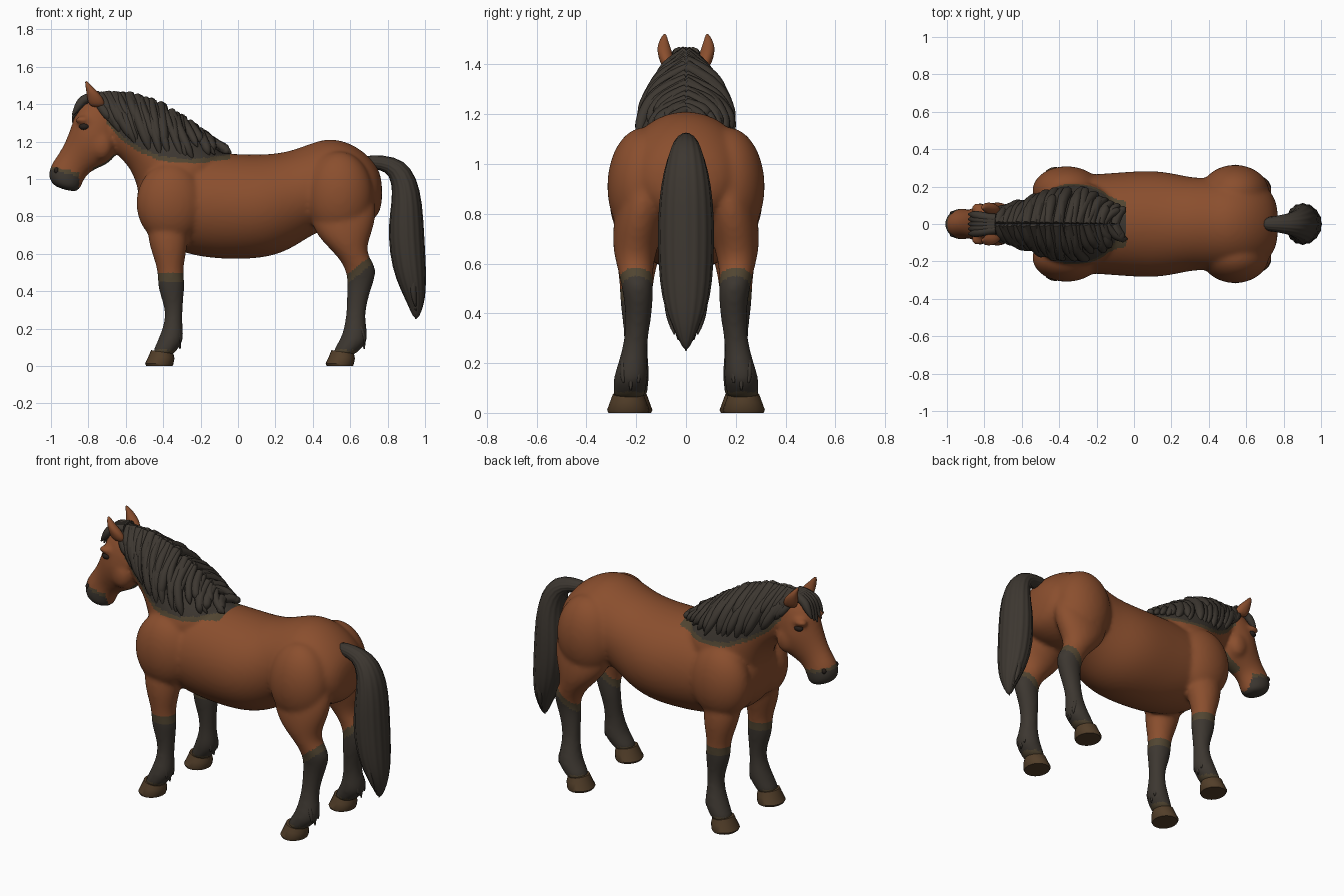
import bpy
import bmesh
import random
from math import cos, sin, pi
from mathutils import Vector, Matrix

random.seed(4)
cube = bpy.data.objects.get("Cube")
if cube:
    bpy.data.objects.remove(cube)


def material(name, color):
    mat = bpy.data.materials.new(name)
    mat.use_nodes = True
    mat.diffuse_color = (*color, 1)
    mat.node_tree.nodes["Principled BSDF"].inputs["Base Color"].default_value = (*color, 1)
    return mat


COAT = material("chestnut coat", (0.255, 0.077, 0.027))
HAIR = material("dark hair", (0.046, 0.038, 0.03))
BLEND = material("olive brown", (0.083, 0.06, 0.031))
HOOF = material("hoof horn", (0.084, 0.048, 0.022))
EYE = material("dark eye", (0.02, 0.014, 0.011))


def loft(bm, sections, side=1, segments=16, ripple=0):
    """Skin rings given as (front x, z, back x, z, half width, centre y)."""
    rings = []
    for x1, z1, x2, z2, width, *offset in sections:
        yc = offset[0] if offset else 0
        ring = []
        for i in range(segments):
            a = 2 * pi * i / segments
            r = 1 - ripple * (i % 2)
            k = cos(a) * r
            ring.append(bm.verts.new(((x1 + x2 + (x1 - x2) * k) / 2,
                                      side * (yc + width * sin(a) * r),
                                      (z1 + z2 + (z1 - z2) * k) / 2)))
        rings.append(ring)
    for low, high in zip(rings, rings[1:]):
        for i in range(segments):
            j = (i + 1) % segments
            bm.faces.new((low[i], low[j], high[j], high[i]))
    bm.faces.new(rings[0])
    bm.faces.new(rings[-1])


def ellipsoid(bm, center, radii):
    bmesh.ops.create_uvsphere(bm, u_segments=16, v_segments=10, radius=1,
                              matrix=Matrix.Translation(center) @ Matrix.Diagonal((*radii, 1)))


def evaluate(obj):
    """Return an object's modified mesh."""
    bpy.context.view_layer.update()
    graph = bpy.context.evaluated_depsgraph_get()
    return bpy.data.meshes.new_from_object(obj.evaluated_get(graph))


def finish(name, bm, mats, subdivisions=0, voxel=0):
    bmesh.ops.recalc_face_normals(bm, faces=bm.faces[:])
    mesh = bpy.data.meshes.new(name)
    bm.to_mesh(mesh)
    bm.free()
    obj = bpy.data.objects.new(name, mesh)
    bpy.context.collection.objects.link(obj)
    if subdivisions:
        obj.modifiers.new("round", "SUBSURF").levels = subdivisions
    if voxel:
        remesh = obj.modifiers.new("merge", "REMESH")
        remesh.mode = "VOXEL"
        remesh.voxel_size = voxel
        blend = obj.modifiers.new("blend", "SMOOTH")
        blend.factor = 0.5
        blend.iterations = 10
    if obj.modifiers:
        obj.data = evaluate(obj)
        obj.modifiers.clear()
    obj.data.materials.clear()
    for mat in mats:
        obj.data.materials.append(mat)
    obj.data.shade_smooth()
    return obj


def along(points, t):
    """Point at fraction t of an evenly spaced polyline."""
    s = min(max(t, 0), 0.9999) * (len(points) - 1)
    return points[int(s)].lerp(points[int(s) + 1], s - int(s))


# Torso: x, top, bottom, half width
torso = [(-0.54, 0.96, 0.82, 0.12), (-0.5, 1.05, 0.71, 0.2), (-0.4, 1.12, 0.64, 0.255),
         (-0.25, 1.14, 0.585, 0.27), (-0.1, 1.145, 0.565, 0.28), (0.08, 1.135, 0.565, 0.295),
         (0.2, 1.14, 0.585, 0.28), (0.3, 1.16, 0.63, 0.255), (0.4, 1.2, 0.7, 0.25),
         (0.49, 1.225, 0.73, 0.255), (0.6, 1.2, 0.73, 0.255), (0.7, 1.13, 0.76, 0.215),
         (0.775, 1.03, 0.82, 0.125)]
neck = [(-0.02, 1.1, -0.46, 0.8, 0.24), (-0.12, 1.18, -0.525, 0.88, 0.235),
        (-0.29, 1.3, -0.545, 0.97, 0.2), (-0.44, 1.4, -0.575, 1.05, 0.15),
        (-0.6, 1.45, -0.63, 1.11, 0.115), (-0.74, 1.44, -0.68, 1.16, 0.09)]
head = [(-0.76, 1.46, -0.62, 1.33, 0.07), (-0.86, 1.39, -0.62, 1.19, 0.106),
        (-0.885, 1.31, -0.665, 1.09, 0.118), (-0.915, 1.22, -0.74, 1.06, 0.094),
        (-0.955, 1.14, -0.8, 1.03, 0.076), (-1, 1.085, -0.825, 0.99, 0.083),
        (-1.02, 1.02, -0.84, 0.95, 0.088), (-0.992, 0.955, -0.86, 0.925, 0.066)]
foreleg = [(-0.46, 0.88, -0.26, 0.88, 0.07, 0.16), (-0.495, 0.74, -0.26, 0.74, 0.098, 0.18),
           (-0.47, 0.62, -0.27, 0.62, 0.088, 0.195), (-0.43, 0.52, -0.295, 0.52, 0.067, 0.2),
           (-0.432, 0.44, -0.282, 0.44, 0.066, 0.2), (-0.42, 0.39, -0.288, 0.39, 0.058, 0.2),
           (-0.39, 0.3, -0.295, 0.3, 0.048, 0.2), (-0.395, 0.23, -0.298, 0.23, 0.052, 0.205),
           (-0.42, 0.16, -0.285, 0.14, 0.069, 0.212), (-0.445, 0.105, -0.32, 0.09, 0.065, 0.218),
           (-0.47, 0.05, -0.35, 0.05, 0.068, 0.22)]
hindleg = [(0.45, 1, 0.68, 1, 0.07, 0.14), (0.385, 0.88, 0.745, 0.88, 0.1, 0.17),
           (0.38, 0.76, 0.738, 0.76, 0.108, 0.188),
           (0.45, 0.66, 0.695, 0.66, 0.092, 0.205), (0.54, 0.58, 0.692, 0.59, 0.073, 0.205),
           (0.585, 0.49, 0.752, 0.52, 0.064, 0.195), (0.58, 0.41, 0.715, 0.42, 0.056, 0.188),
           (0.58, 0.3, 0.68, 0.3, 0.047, 0.2), (0.57, 0.22, 0.685, 0.22, 0.055, 0.212),
           (0.55, 0.15, 0.7, 0.13, 0.073, 0.222), (0.52, 0.105, 0.655, 0.09, 0.066, 0.226),
           (0.495, 0.05, 0.62, 0.05, 0.068, 0.23)]

bm = bmesh.new()
loft(bm, [(x, top, x, low, w) for x, top, low, w in torso])
loft(bm, neck)
loft(bm, head)
for side in (1, -1):
    loft(bm, foreleg, side)
    loft(bm, hindleg, side)
    # Shoulder, haunch, chest, cheek and brow muscles
    ellipsoid(bm, (-0.36, side * 0.18, 0.87), (0.19, 0.134, 0.22))
    ellipsoid(bm, (0.54, side * 0.17, 0.91), (0.19, 0.152, 0.24))
    ellipsoid(bm, (-0.455, side * 0.13, 0.85), (0.085, 0.12, 0.14))
    ellipsoid(bm, (-0.73, side * 0.07, 1.18), (0.065, 0.049, 0.08))
    ellipsoid(bm, (-0.83, side * 0.084, 1.315), (0.045, 0.03, 0.022))
body = finish("body", bm, [COAT, HAIR, BLEND], 2, 0.012)

# Crest and lower hem of the mane
crest = [Vector(p) for p in ((-0.79, 0, 1.44), (-0.7, 0, 1.455), (-0.57, 0, 1.45),
                             (-0.42, 0, 1.4), (-0.25, 0, 1.295), (-0.07, 0, 1.155))]
hem = [Vector(p) for p in ((-0.7, 0.08, 1.33), (-0.62, 0.1, 1.24), (-0.53, 0.135, 1.18),
                           (-0.41, 0.185, 1.13), (-0.25, 0.19, 1.115), (-0.04, 0.08, 1.14))]


def hem_height(x):
    for a, b in zip(hem, hem[1:]):
        if a.x <= x <= b.x:
            return a.z + (b.z - a.z) * (x - a.x) / (b.x - a.x)
    return 9


# Dark points of the coat: lower legs, muzzle, mane roots and throat
for face in body.data.polygons:
    x, y, z = face.center
    sock = 0.45 if x < 0 else 0.5 + 0.8 * (x - 0.66)
    muzzle = 1.05 - 0.25 * (x + 1) if x < -0.85 else 0
    root = hem_height(x) - 0.01
    throat = -0.78 < x < -0.65 and abs(y) < 0.04 and 1 < z < 1.13
    if z < 0.085:
        face.material_index = 2
    elif z < sock or z < muzzle or z > root:
        face.material_index = 1
    elif z < sock + 0.05 or z < muzzle + 0.02 or z > root - 0.025 or throat:
        face.material_index = 2

# Hooves
bm = bmesh.new()
for shift, yc in ((0, 0.232), (-0.965, 0.22)):
    for side in (1, -1):
        loft(bm, [(0.5 + shift, 0.085, 0.62 + shift, 0.065, 0.062, yc),
                  (0.488 + shift, 0.055, 0.625 + shift, 0.04, 0.072, yc),
                  (0.468 + shift, 0.012, 0.62 + shift, 0.012, 0.085, yc),
                  (0.475 + shift, 0, 0.615 + shift, 0, 0.08, yc)], side, 20)
hooves = finish("hooves", bm, [HOOF])
bpy.context.view_layer.objects.active = hooves
hooves.select_set(True)
bpy.ops.object.shade_smooth_by_angle(angle=0.7)
hooves.select_set(False)

# Ears
bm = bmesh.new()
for side in (1, -1):
    loft(bm, [(-0.8, 1.38, -0.7, 1.38, 0.026, 0.07), (-0.81, 1.44, -0.72, 1.44, 0.034, 0.083),
              (-0.815, 1.485, -0.765, 1.48, 0.025, 0.092),
              (-0.82, 1.528, -0.805, 1.522, 0.006, 0.085)], side, 10)
finish("ears", bm, [COAT], 2)

# Eyes and nostrils
bm = bmesh.new()
for side in (1, -1):
    ellipsoid(bm, (-0.822, side * 0.09, 1.28), (0.028, 0.019, 0.018))
    ellipsoid(bm, (-0.97, side * 0.058, 1.045), (0.014, 0.012, 0.016))
finish("eyes_and_nostrils", bm, [EYE])

# Tail with ridged strands
tail = [(0.66, 1.13, 0.68, 1.05, 0.035), (0.78, 1.13, 0.76, 1.05, 0.045),
        (0.89, 1.105, 0.81, 1.02, 0.065), (0.96, 1.01, 0.825, 0.93, 0.095),
        (0.99, 0.87, 0.81, 0.83, 0.115), (1, 0.7, 0.797, 0.69, 0.12),
        (1.01, 0.52, 0.82, 0.52, 0.112), (1.008, 0.41, 0.865, 0.41, 0.088),
        (0.998, 0.33, 0.905, 0.33, 0.05), (0.965, 0.25, 0.94, 0.25, 0.008)]
bm = bmesh.new()
loft(bm, tail, 1, 32, 0.12)
finish("tail", bm, [HAIR], 1)


def hair_locks(name, paths):
    """Tapered strands, each a path of points with radii."""
    curve = bpy.data.curves.new(name, "CURVE")
    curve.dimensions = "3D"
    curve.bevel_depth = 1
    curve.bevel_resolution = 2
    curve.use_fill_caps = True
    for path in paths:
        spline = curve.splines.new("NURBS")
        spline.points.add(len(path) - 1)
        spline.order_u = 3
        spline.use_endpoint_u = True
        spline.resolution_u = 4
        for point, (position, radius) in zip(spline.points, path):
            point.co = (*position, 1)
            point.radius = radius
    source = bpy.data.objects.new(name, curve)
    bpy.context.collection.objects.link(source)
    mesh = evaluate(source)
    bpy.data.objects.remove(source)
    mesh.materials.clear()
    mesh.materials.append(HAIR)
    mesh.shade_smooth()
    bpy.context.collection.objects.link(bpy.data.objects.new(name, mesh))


# Mane: long and short rows of locks swept back over both sides of the neck
paths = []
for side in (1, -1):
    for count, reach in ((17, 1), (14, 0.8), (12, 0.55)):
        for i in range(count):
            t = (i + 0.5) / count
            top = along(crest, t)
            tip = along(hem, t + random.uniform(0.02, 0.13))
            length = reach + random.uniform(-0.1, 0.06)
            size = random.uniform(0.8, 1.2)
            drop = (tip - top) * length
            path = []
            for f, radius in ((0, 0.02), (0.3, 0.024), (0.65, 0.025), (0.88, 0.019), (1, 0.003)):
                spread = tip.y * (1 - (1 - f * length) ** 2 * (f * length < 1)) ** 0.65
                path.append((top + Vector((drop.x * f, side * spread, drop.z * f)), radius * size))
            paths.append(path)
hair_locks("mane", paths)

# Forelock falling between the ears
paths = []
for i in range(-2, 3):
    y = i * 0.02
    paths.append([((-0.74, y * 0.7, 1.445), 0.026), ((-0.82, y, 1.435), 0.026),
                  ((-0.86, y * 1.3, 1.38), 0.022),
                  ((-0.885, y * 1.3, 1.3 + abs(y)), 0.004)])
hair_locks("forelock", paths)

# Feathers behind the fetlocks and loose strands at the end of the tail
paths = []
for x, yc in ((0.665, 0.222), (-0.32, 0.212)):
    for side in (1, -1):
        for shift in (-0.03, 0, 0.03):
            y = side * yc + shift
            paths.append([((x - 0.01, y, 0.21), 0.01), ((x + 0.005, y, 0.16), 0.02),
                          ((x + 0.01, y, 0.09 + abs(shift)), 0.003)])
for i in range(-3, 4):
    y = i * 0.022
    paths.append([((0.94, y, 0.5), 0.02), ((0.97 - abs(y) * 0.6, y * 1.1, 0.4), 0.025),
                  ((0.95, y * 0.7, 0.25 + abs(y)), 0.003)])
hair_locks("feathers_and_tail_ends", paths)
